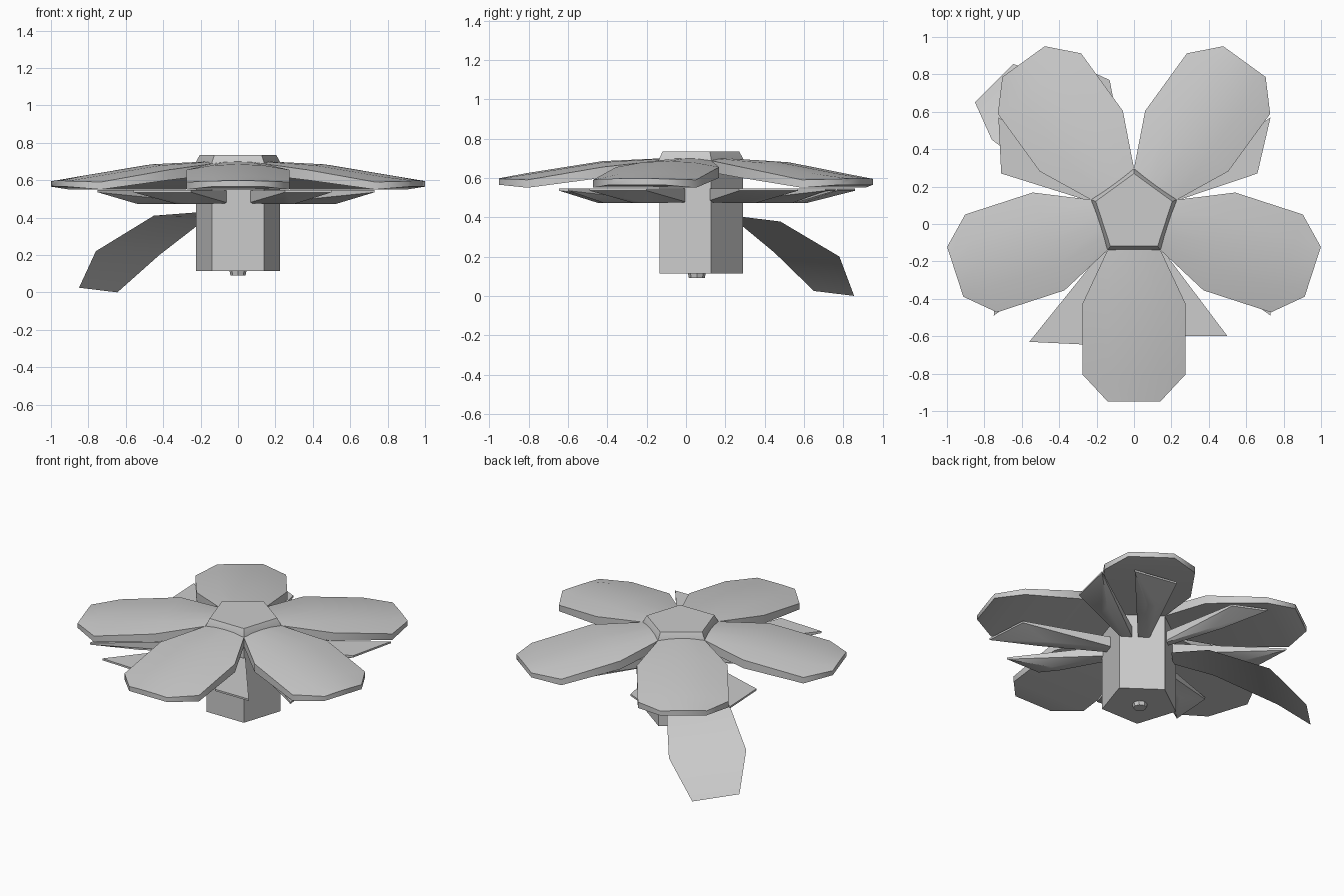
import bpy, bmesh
from math import sin, cos, pi, radians

if "Cube" in bpy.data.objects:
    bpy.data.objects.remove(bpy.data.objects["Cube"])

CY = 0.055  # flower axis in y


def make(name, verts, faces, smooth=50, hull=False):
    me = bpy.data.meshes.new(name)
    bm = bmesh.new()
    vs = [bm.verts.new(v) for v in verts]
    if hull:
        bmesh.ops.convex_hull(bm, input=vs)
    else:
        for f in faces:
            bm.faces.new([vs[i] for i in f])
    if hull or name != "leaf":
        bmesh.ops.recalc_face_normals(bm, faces=bm.faces[:])
    bm.to_mesh(me)
    bm.free()
    ob = bpy.data.objects.new(name, me)
    bpy.context.collection.objects.link(ob)
    bpy.ops.object.select_all(action='DESELECT')
    ob.select_set(True)
    bpy.context.view_layer.objects.active = ob
    bpy.ops.object.shade_smooth_by_angle(angle=radians(smooth))
    return ob


def prism(name, rings, n):
    """Stacked n-sided rings given as (radius, z), one corner towards +y."""
    v = [(r * cos(pi / 2 + 2 * pi * i / n), CY + r * sin(pi / 2 + 2 * pi * i / n), z)
         for r, z in rings for i in range(n)]
    f = [(k * n + i, k * n + (i + 1) % n, (k + 1) * n + (i + 1) % n, (k + 1) * n + i)
         for k in range(len(rings) - 1) for i in range(n)]
    f += [tuple(range(n))[::-1], tuple(range((len(rings) - 1) * n, len(rings) * n))]
    return make(name, v, f, 30)


# Five-sided stem, knob underneath and flower centre
prism("stem", [(0.235, 0.115), (0.235, 0.69)], 5)
prism("stem_knob", [(0.04, 0.09), (0.048, 0.125)], 8)
prism("flower_centre", [(0.245, 0.66), (0.24, 0.69), (0.215, 0.735)], 5)

# Petals: rows of (distance, half width, ridge z, edge top z, edge bottom z)
rows = [(0.17, 0.13, 0.70, 0.69, 0.63),
        (0.48, 0.275, 0.685, 0.655, 0.60),
        (0.86, 0.275, 0.625, 0.59, 0.55),
        (1.005, 0.14, 0.598, 0.595, 0.565)]
for k in range(5):
    a = -pi / 2 + k * 2 * pi / 5
    verts, faces = [], []
    for r, w, zr, zt, zb in rows:
        section = [(-w, zt), (-w / 2, zt + 0.8 * (zr - zt)), (w / 2, zt + 0.8 * (zr - zt)),
                   (w, zt), (w, zb), (-w, zb)]
        section.insert(2, (0, zr))
        for s, z in section:
            verts.append((r * cos(a) - s * sin(a), CY + r * sin(a) + s * cos(a), z))
    n = 7
    for j in range(len(rows) - 1):
        for i in range(n):
            i2 = (i + 1) % n
            faces.append((j * n + i, j * n + i2, (j + 1) * n + i2, (j + 1) * n + i))
    faces += [tuple(range(n)), tuple(range(3 * n, 4 * n))]
    make("petal_%d" % (k + 1), verts, faces, 60)

# Sepals: keeled wedges that widen from the stem to two outer corners
sepals = [((0.66, 0.27), (0.73, 0.57)), ((0.59, 0.71), (0.30, 0.76)),
          ((-0.13, 0.77), (-0.33, 0.86)), ((-0.725, 0.57), (-0.71, 0.27)),
          ((-0.73, -0.20), (-0.75, -0.49)), ((-0.56, -0.63), (-0.25, -0.645)),
          ((0.25, -0.60), (0.50, -0.60)), ((0.73, -0.49), (0.71, -0.20))]
for k, (p, q) in enumerate(sepals):
    mx, my = (p[0] + q[0]) / 2, (p[1] + q[1]) / 2 - CY
    tx, ty = (q[0] - p[0]) * 0.12, (q[1] - p[1]) * 0.12
    verts = [(*p, 0.547), (*q, 0.547), (*p, 0.535), (*q, 0.535)]
    for s in (-1, 1):
        rx, ry = 0.2 * mx + s * tx, CY + 0.2 * my + s * ty
        verts += [(rx, ry, 0.545), (rx, ry, 0.475)]
        verts.append((0.72 * mx + s * tx, CY + 0.72 * my + s * ty, 0.472))
    make("sepal_%d" % (k + 1), verts, [], 40, hull=True)

# Single drooping leaf at the back left
pairs = [((-0.19, 0.14, 0.43), (-0.06, 0.28, 0.40)),
         ((-0.45, 0.22, 0.41), (-0.19, 0.48, 0.378)),
         ((-0.76, 0.45, 0.22), (-0.42, 0.78, 0.20)),
         ((-0.85, 0.65, 0.025), (-0.645, 0.855, 0.0))]
make("leaf", [p for pair in pairs for p in pair],
     [(2 * i, 2 * i + 2, 2 * i + 3, 2 * i + 1)[::-1] for i in range(3)], 30)
